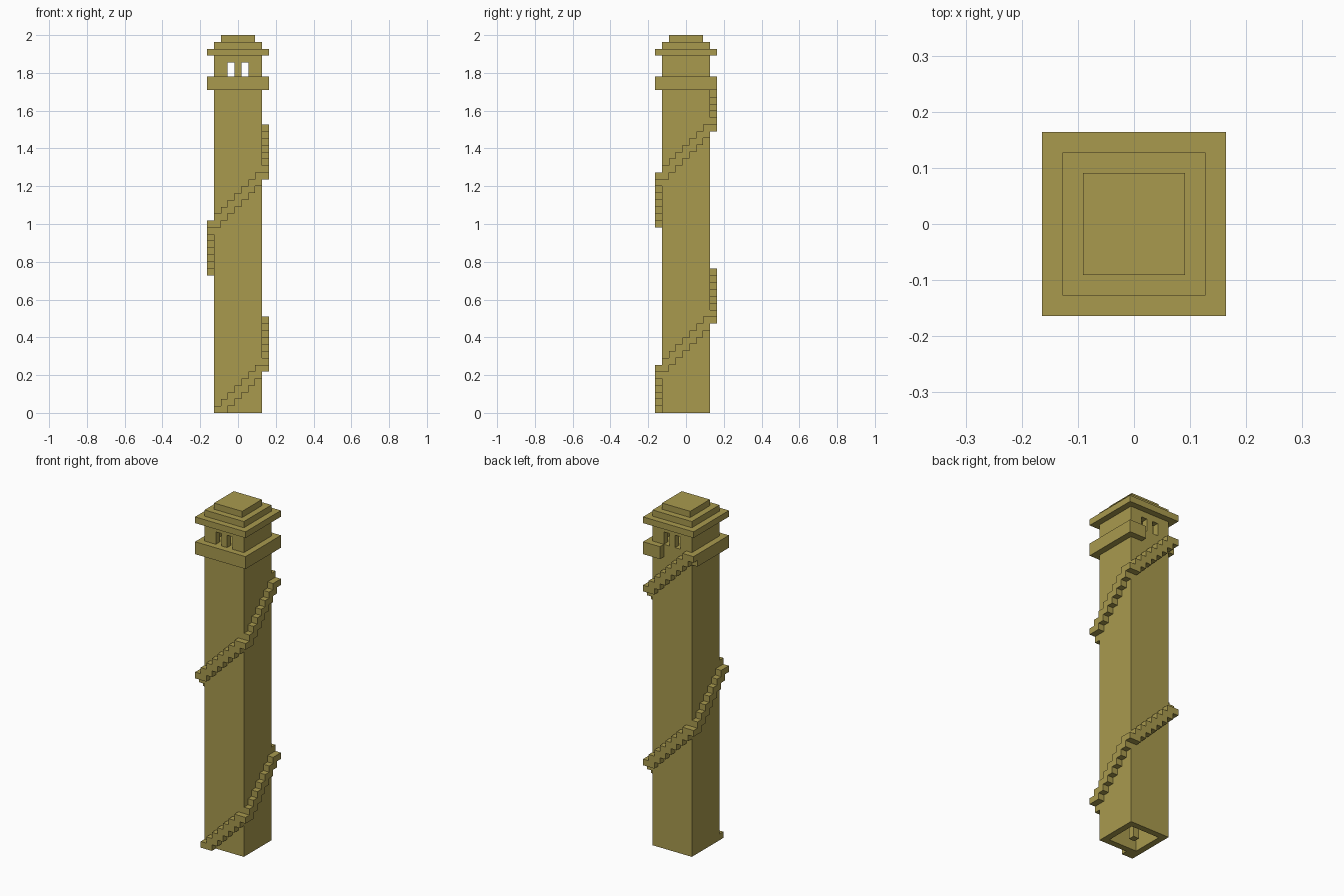
import bpy
import bmesh
from mathutils import Matrix, Vector

U = 2 / 55  # one building block

cube = bpy.data.objects.get("Cube")
if cube:
    bpy.data.objects.remove(cube, do_unlink=True)

stone = bpy.data.materials.new("sandstone")
stone.use_nodes = True
colour = (0.397, 0.323, 0.076, 1)
stone.diffuse_color = colour
bsdf = next(n for n in stone.node_tree.nodes if n.type == 'BSDF_PRINCIPLED')
bsdf.inputs["Base Color"].default_value = colour
bsdf.inputs["Roughness"].default_value = 0.9


def finish(name, bm):
    """Scale from blocks to units and link the part."""
    bmesh.ops.recalc_face_normals(bm, faces=bm.faces)
    bm.transform(Matrix.Scale(U, 4))
    mesh = bpy.data.meshes.new(name)
    bm.to_mesh(mesh)
    bm.free()
    mesh.materials.append(stone)
    obj = bpy.data.objects.new(name, mesh)
    bpy.context.collection.objects.link(obj)
    return obj


def extruded(outline, low, high, upright=False):
    """Extrude an outline along z, or along y when it is upright."""
    bm = bmesh.new()
    pts = [Vector((a, low, b) if upright else (a, b, low)) for a, b in outline]
    face = bm.faces.new([bm.verts.new(p) for p in pts])
    new = bmesh.ops.extrude_face_region(bm, geom=[face])["geom"]
    depth = high - low
    bmesh.ops.translate(bm, verts=[v for v in new if isinstance(v, bmesh.types.BMVert)],
                        vec=(0, depth, 0) if upright else (0, 0, depth))
    return bm


def box(name, x0, x1, y0, y1, z0, z1):
    return finish(name, extruded([(x0, y0), (x1, y0), (x1, y1), (x0, y1)], z0, z1))


def slab(name, half, z0, z1):
    return box(name, -half, half, -half, half, z0, z1)


# Hollow shaft, open at the bottom, with a central post
bm = extruded([(-3.5, -3.5), (3.5, -3.5), (3.5, 3.5), (-3.5, 3.5)], 0, 49)
bmesh.ops.recalc_face_normals(bm, faces=bm.faces)
base = min(bm.faces, key=lambda f: f.calc_center_median().z)
bmesh.ops.inset_region(bm, faces=[base], thickness=1, use_even_offset=True)
new = bmesh.ops.extrude_face_region(bm, geom=[base])["geom"]
bmesh.ops.translate(bm, verts=[v for v in new if isinstance(v, bmesh.types.BMVert)],
                    vec=(0, 0, 48))
if base.is_valid:
    bmesh.ops.delete(bm, geom=[base], context='FACES_ONLY')
finish("shaft", bm)
slab("central_post", 0.5, 0, 48)

# Stair flights winding round the shaft, each ending in a corner landing
sides = ["front", "right", "back", "left"]
for n in range(7):
    start = 7 * n
    outline = []
    for i in range(7):
        top = start + i + 1
        outline += [(i - 3.5, top), (i - 2.5 + (i == 6), top)]
    outline += [(4.5, start + 6), (3.5, start + 6)]
    for i in reversed(range(7)):
        under = max(start + i - 1, 0)
        outline += [(i - 2.5, under), (i - 3.5, under)]
    outline = [p for i, p in enumerate(outline) if p != outline[i - 1]]
    bm = extruded(outline, -4.5, -3.5, upright=True)
    bm.transform(Matrix.Rotation(n * 1.5707963, 4, 'Z'))
    finish(f"stair_flight_{sides[n % 4]}_{n // 4 + 1}", bm)

# Balcony, left open at the back where the stairs arrive
finish("balcony", extruded(
    [(1.5, 4.5), (1.5, 3.5), (3.5, 3.5), (3.5, -3.5), (-3.5, -3.5),
     (-3.5, 3.5), (-4.5, 3.5), (-4.5, -4.5), (4.5, -4.5), (4.5, 4.5)], 47, 49))

# Lookout room with two openings at the front and back
wall = [(-3.5, 52), (-3.5, 49)]
for x in (-1, 1):
    wall += [(x - 0.5, 49), (x - 0.5, 51), (x + 0.5, 51), (x + 0.5, 49)]
wall += [(3.5, 49), (3.5, 52)]
for name, y in (("front", -3.5), ("back", 2.5)):
    finish(f"lookout_wall_{name}", extruded(wall, y, y + 1, upright=True))
for name, x in (("left", -3.5), ("right", 2.5)):
    box(f"lookout_wall_{name}", x, x + 1, -2.5, 2.5, 49, 52)

# Stepped roof
for i, half in enumerate((4.5, 3.5, 2.5)):
    slab(f"roof_tier_{i + 1}", half, 52 + i, 53 + i)
